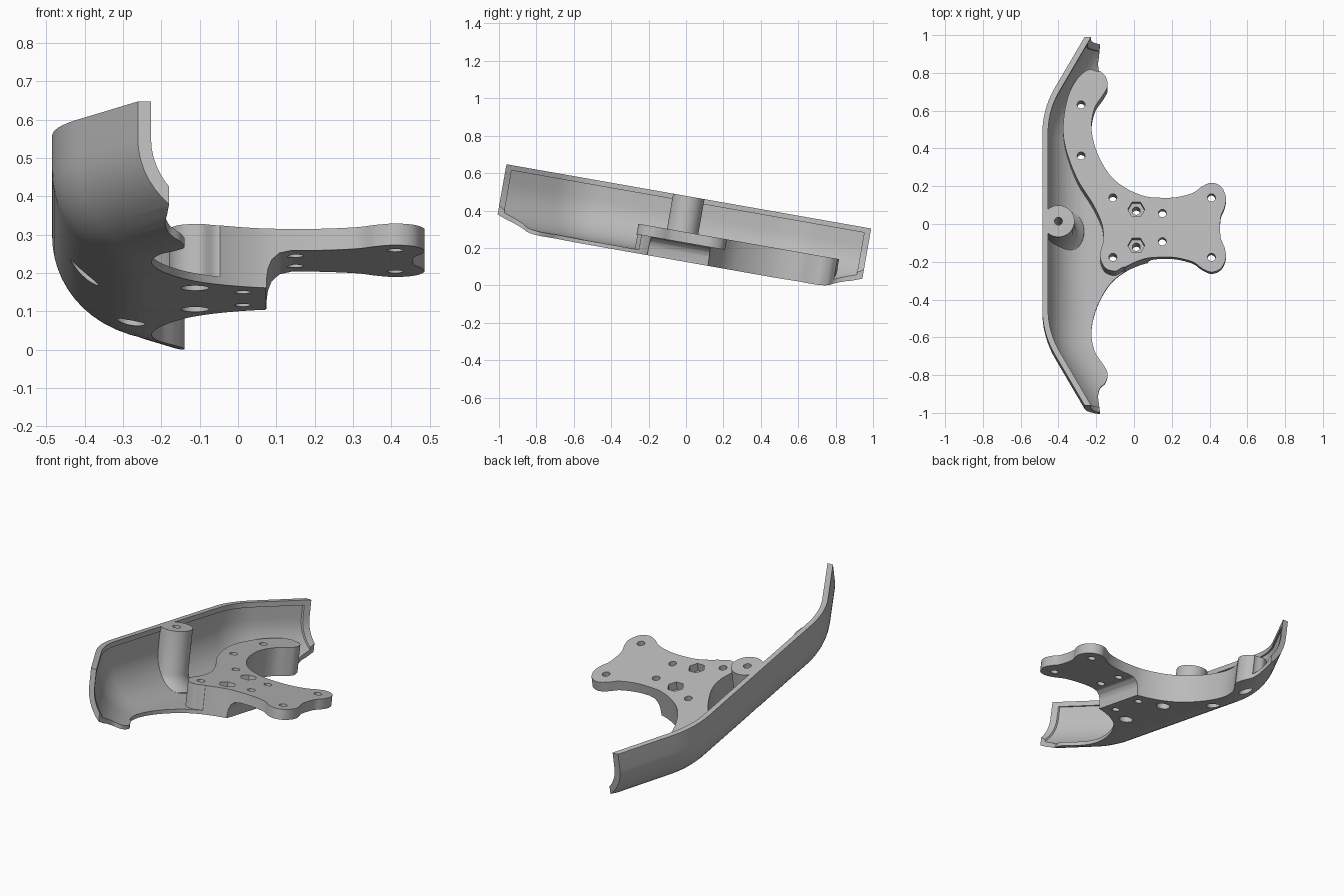
import bpy, bmesh, math
from mathutils import Matrix, Vector

if "Cube" in bpy.data.objects:
    bpy.data.objects.remove(bpy.data.objects["Cube"], do_unlink=True)

TOP, R, BEND = 0.348, 0.25, 0.485


def make(name, verts, faces):
    me = bpy.data.meshes.new(name)
    me.from_pydata(verts, [], faces)
    bm = bmesh.new()
    bm.from_mesh(me)
    bmesh.ops.recalc_face_normals(bm, faces=bm.faces)
    bm.to_mesh(me)
    bm.free()
    ob = bpy.data.objects.new(name, me)
    bpy.context.collection.objects.link(ob)
    return ob


def loft(name, rings):
    """Closed solid through equal rings of points, capped at both ends."""
    n, m = len(rings[0]), len(rings)
    faces = [(i * n + j, i * n + (j + 1) % n, (i + 1) * n + (j + 1) % n, (i + 1) * n + j)
             for i in range(m - 1) for j in range(n)]
    faces += [tuple(range(n)), tuple(range((m - 1) * n, m * n))]
    return make(name, [p for r in rings for p in r], faces)


def prism(name, pts, lo, hi):
    return loft(name, [[(x, y, z) for x, y in pts] for z in (lo, hi)])


def lathe(name, x, y, prof, sides=40):
    ang = [2 * math.pi * i / sides for i in range(sides)]
    return loft(name, [[(x + r * math.cos(a), y + r * math.sin(a), z) for a in ang]
                       for r, z in prof])


def combine(target, tool, op):
    tool.hide_render = True
    mod = target.modifiers.new(op, 'BOOLEAN')
    mod.operation, mod.solver, mod.object = op, 'EXACT', tool
    bpy.context.view_layer.objects.active = target
    bpy.ops.object.modifier_apply(modifier=mod.name)
    bpy.data.objects.remove(tool, do_unlink=True)


def spline(pts, steps=6):
    """Smooth open curve through the points."""
    p = [Vector(q) for q in pts]
    p = [2 * p[0] - p[1]] + p + [2 * p[-1] - p[-2]]
    out = []
    for a, b, c, d in zip(p, p[1:], p[2:], p[3:]):
        for i in range(steps):
            t = i / steps
            out.append(0.5 * (2 * b + (c - a) * t + (2 * a - 5 * b + 4 * c - d) * t ** 2
                              + (3 * b - a - 3 * c + d) * t ** 3))
    return [tuple(v) for v in out + [p[-2]]]


# Path of the outer wall: straight middle, rounded bends, slanted ends
half = []
for i in range(13):
    a = math.radians(30 * i / 12)
    half.append((-BEND * math.cos(a), 0.473 + BEND * math.sin(a), math.cos(a), -math.sin(a)))
x, y, nx, ny = half[-1]
half.append((x - 0.75 * ny, y + 0.75 * nx, nx, ny))
path = [(x, -y, nx, -ny) for x, y, nx, ny in reversed(half)] + half


def wall_solid(name, t, top, far):
    """Solid bounded by the wall and its rounded underside, set in by t."""
    prof = [(t, top)]
    for i in range(15):
        a = math.pi / 2 * i / 14
        prof.append((R - (R - t) * math.cos(a), R - (R - t) * math.sin(a)))
    prof.append((0.45, t))
    rings = [[(x + nx * d, y + ny * d, h) for d, h in prof]
             + [(far, y + ny * 0.45, t), (far, y + ny * 0.45, top)] for x, y, nx, ny in path]
    return loft(name, rings)


# Plan outline: four-lobed plate neck, two concave arcs, small end lobes
edge = spline([(.455, 0), (.46, .06), (.48, .11), (.486, .165), (.46, .22), (.41, .24),
               (.36, .22), (.31, .185), (.22, .162), (.13, .16), (.05, .17), (-.05, .215),
               (-.13, .285), (-.19, .39), (-.22, .49), (-.224, .57), (-.205, .65), (-.165, .71),
               (-.14, .76), (-.15, .81), (-.18, .845), (-.19, .89), (-.185, .94), (-.18, .99)])
outline = edge + [(-.7, .99), (-.7, -.99)] + [(x, -y) for x, y in reversed(edge[1:])]

bracket = wall_solid("bracket", 0, TOP, 0.7)
combine(bracket, prism("outline_tool", outline, -0.2, 0.5), 'INTERSECT')

# Side profile: deep base, then a filleted step up to the thin plate
side = [(-.8, -.1), (.072, -.1), (.074, .02), (.078, .05), (.088, .075), (.108, .093),
        (.14, .1), (.8, .1), (.8, .5), (-.8, .5)]
combine(bracket, loft("side_tool", [[(x, s, z) for x, z in side] for s in (-1.2, 1.2)]),
        'INTERSECT')

# Hollow of the tray, with a slightly deeper recess below the rim
hollow = wall_solid("hollow", 0.03, 0.42, 0.8)
recess = wall_solid("recess", 0.021, 0.32, 0.82)
combine(recess, prism("recess_limit", [(-.9, -.957), (.9, -.957), (.9, .957), (-.9, .957)],
                      -0.2, 0.5), 'INTERSECT')
combine(hollow, recess, 'UNION')

# Raised mounting pad and the screw post stay solid inside the hollow
pad_edge = spline([(.05, -.3), (-.04, -.215), (-.1, -.235), (-.155, -.215), (-.18, -.15),
                   (-.163, -.07), (-.17, .02), (-.22, .13), (-.3, .26), (-.36, .42),
                   (-.375, .55), (-.35, .7), (-.3, .8), (-.24, .848), (-.18, .84), (-.1, .88)])
combine(hollow, prism("pad", [(.9, -.3)] + pad_edge + [(.9, .88)], -0.1, 0.157), 'DIFFERENCE')
combine(hollow, lathe("post", -.4, 0, [(.15, -.1), (.135, .03), (.11, .055), (.093, .08),
                                       (.085, .11), (.085, .5)]), 'DIFFERENCE')
combine(bracket, hollow, 'DIFFERENCE')

# Screw holes, wider seats from below, hexagonal nut pockets from above
pairs = [(-.112, .16), (.012, .097), (.15, .076), (.41, .16)]
holes = [(x, s * y) for x, y in pairs for s in (1, -1)]
holes += [(-.28, .66), (-.28, .385), (-.4, 0)]
for x, y in holes:
    combine(bracket, lathe("hole", x, y, [(.021, -.2), (.021, .5)], 24), 'DIFFERENCE')
    if x < -.1:
        depth = 0.12 if x == -.4 else 0.06
        combine(bracket, lathe("seat", x, y, [(.037, -.2), (.037, depth)], 28), 'DIFFERENCE')
    if x == .012:
        combine(bracket, lathe("nut_pocket", x, y, [(.045, .11), (.045, .3)], 6), 'DIFFERENCE')

# Tilt the whole part and stand it on the ground
me = bracket.data
me.transform(Matrix.Translation((0, -0.0454, 0.140)) @ Matrix.Rotation(math.radians(-10), 4, 'X'))
low = min(v.co.z for v in me.vertices)
me.transform(Matrix.Translation((0, 0, -low)))

grey = bpy.data.materials.new("light grey")
grey.use_nodes = True
colour = (0.5, 0.5, 0.5, 1)
grey.diffuse_color = colour
grey.node_tree.nodes["Principled BSDF"].inputs["Base Color"].default_value = colour
me.materials.clear()
me.materials.append(grey)
for f in me.polygons:
    f.material_index = 0

bpy.ops.object.select_all(action='DESELECT')
bracket.select_set(True)
bpy.context.view_layer.objects.active = bracket
bpy.ops.object.shade_smooth_by_angle(angle=math.radians(30))
